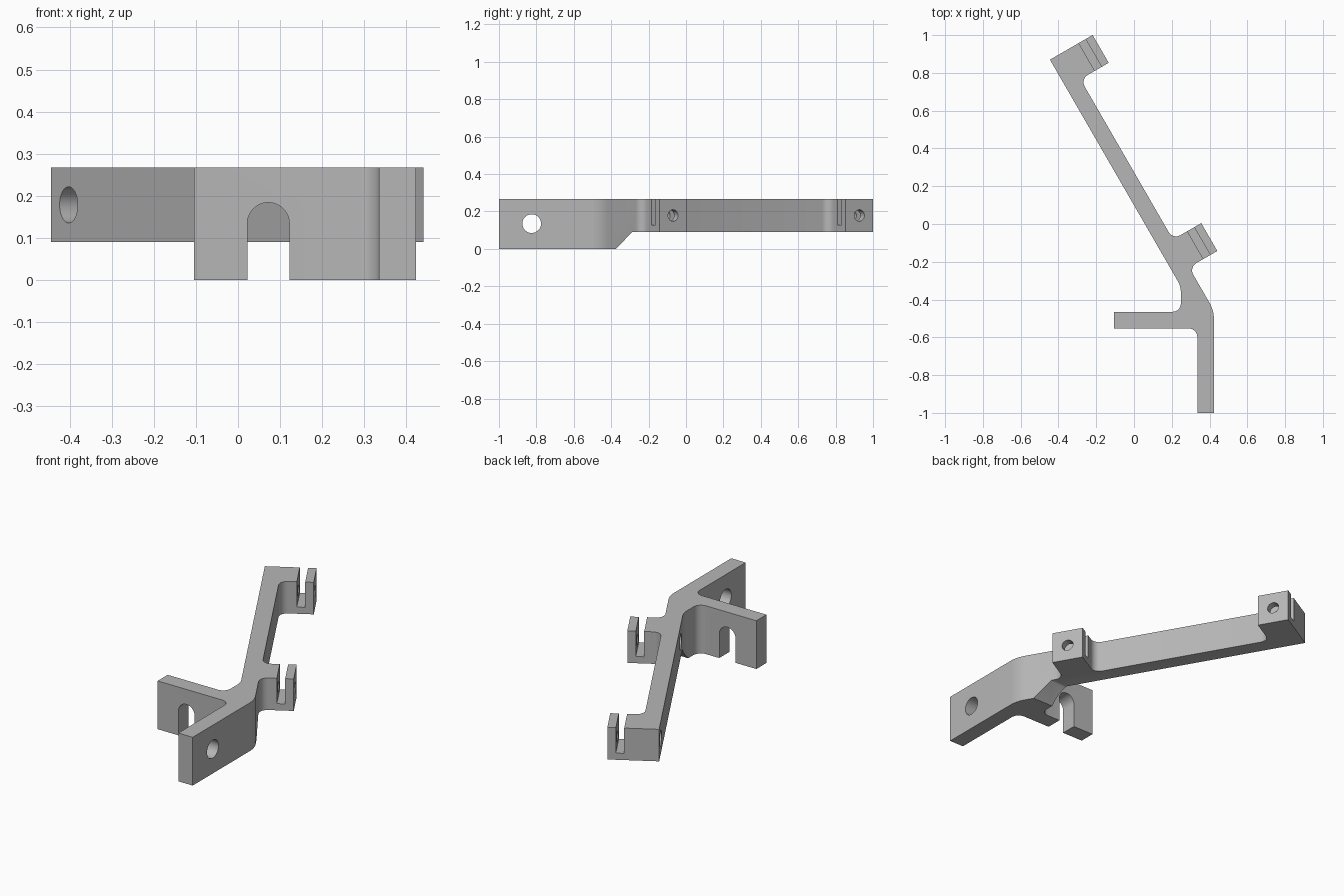
import bpy, bmesh, math
from mathutils import Vector, Matrix

cube = bpy.data.objects.get("Cube")
if cube:
    bpy.data.objects.remove(cube, do_unlink=True)

TOP, ARM_Z, WALL = 0.267, 0.09, 0.088
ARM = Vector((0.5, -math.sqrt(0.75)))      # along the slanted arm
OUT = Vector((math.sqrt(0.75), 0.5))       # out along the tabs
START = Vector((-0.445, 0.87))             # far corner of the arm
TAB_W, TAB_L, TAB_2 = 0.17, 0.261, 1.15    # tab size, start of second tab
UP = Vector((0, 0, 1))

grey = bpy.data.materials.new("plain_grey")
grey.use_nodes = True
colour = (0.47, 0.47, 0.47, 1)
grey.diffuse_color = colour
grey.node_tree.nodes["Principled BSDF"].inputs["Base Color"].default_value = colour


def on_arm(along, out):
    return START + ARM * along + OUT * out


def fillet(corners, steps=8):
    """Round each (point, radius) corner of a closed outline."""
    result = []
    for i, (p, r) in enumerate(corners):
        if not r:
            result.append(p)
            continue
        a = (corners[i - 1][0] - p).normalized()
        b = (corners[(i + 1) % len(corners)][0] - p).normalized()
        half = a.angle(b) / 2
        centre = p + (a + b).normalized() * r / math.sin(half)
        t0 = p + a * r / math.tan(half) - centre
        t1 = p + b * r / math.tan(half) - centre
        sweep = math.pi - 2 * half
        for k in range(steps + 1):
            f = k / steps
            v = t0 * math.sin((1 - f) * sweep) + t1 * math.sin(f * sweep)
            result.append(centre + v / math.sin(sweep))
    return result


def prism(name, points, offset):
    """Extrude a flat outline of 3D points by an offset."""
    bm = bmesh.new()
    face = bm.faces.new([bm.verts.new(p) for p in points])
    extruded = bmesh.ops.extrude_face_region(bm, geom=[face])["geom"]
    moved = [g for g in extruded if isinstance(g, bmesh.types.BMVert)]
    bmesh.ops.translate(bm, verts=moved, vec=offset)
    bmesh.ops.recalc_face_normals(bm, faces=bm.faces)
    mesh = bpy.data.meshes.new(name)
    bm.to_mesh(mesh)
    bm.free()
    obj = bpy.data.objects.new(name, mesh)
    bpy.context.collection.objects.link(obj)
    return obj


def cut(cutter):
    mod = body.modifiers.new("cut", 'BOOLEAN')
    mod.operation, mod.solver, mod.object = 'DIFFERENCE', 'EXACT', cutter
    bpy.ops.object.modifier_apply(modifier=mod.name)
    bpy.data.objects.remove(cutter, do_unlink=True)


def bore(start, end, radius):
    """Cut a round hole between two points."""
    axis = (end - start).normalized()
    side = axis.cross(UP)
    ring = [2 * math.pi * k / 32 for k in range(32)]
    cut(prism("hole_cutter", [start + (side * math.cos(a) + UP * math.sin(a)) * radius
                              for a in ring], end - start))


# Body outline: slanted arm, two tabs, cross plate and front plate
px, ax, cy = 0.423, 0.248, -0.465
bend = on_arm((px - START.x - OUT.x * WALL) / ARM.x, WALL)
inner = on_arm((ax - START.x) / ARM.x, 0)
outline = [
    (on_arm(0, 0), 0), (inner, 0.12), (Vector((ax, cy)), 0.045),
    (Vector((-0.105, cy)), 0), (Vector((-0.105, cy - WALL)), 0),
    (Vector((px - WALL, cy - WALL)), 0.045), (Vector((px - WALL, -1)), 0),
    (Vector((px, -1)), 0), (bend, 0.17),
    (on_arm(TAB_2 + TAB_W, WALL), 0.045), (on_arm(TAB_2 + TAB_W, TAB_L), 0),
    (on_arm(TAB_2, TAB_L), 0), (on_arm(TAB_2, WALL), 0.045),
    (on_arm(TAB_W, WALL), 0.045), (on_arm(TAB_W, TAB_L), 0),
    (on_arm(0, TAB_L), 0),
]
body = prism("bracket_body", [p.to_3d() for p in fillet(outline)], UP * TOP)
bpy.context.view_layer.objects.active = body
body.select_set(True)

# Raised underside of the arm with a sloped step
step = [(-0.46, -0.09), (-0.29, ARM_Z - 0.002), (-0.286, ARM_Z), (1.2, ARM_Z), (1.2, -0.09)]
cut(prism("underside_cutter", [Vector((-1, y, z)) for y, z in step], Vector((2, 0, 0))))

# Arched slot in the cross plate
slot_x, slot_z, slot_r = 0.072, 0.134, 0.05
arch = [(slot_x - slot_r, -0.1), (slot_x + slot_r, -0.1)]
arch += [(slot_x + slot_r * math.cos(math.pi * k / 16),
          slot_z + slot_r * math.sin(math.pi * k / 16)) for k in range(17)]
cut(prism("arch_cutter", [Vector((x, -0.7, z)) for x, z in arch], Vector((0, 0.3, 0))))

# Hole in the front plate
bore(Vector((0.2, -0.825, 0.135)), Vector((0.6, -0.825, 0.135)), 0.05)

# Slot and stepped screw hole in each tab
for along in (0, TAB_2):
    slot = [(-0.03, 0.176), (-0.03, 0.218), (TAB_W + 0.03, 0.218), (TAB_W + 0.03, 0.176)]
    cut(prism("slot_cutter", [on_arm(along + a, o).to_3d() + UP * 0.127 for a, o in slot], UP * 0.3))
    mid = along + TAB_W / 2
    height = UP * (ARM_Z + TOP) / 2
    bore(on_arm(mid, -0.1).to_3d() + height, on_arm(mid, 0.1).to_3d() + height, 0.043)
    bore(on_arm(mid, 0.05).to_3d() + height, on_arm(mid, 0.4).to_3d() + height, 0.031)

body.data.materials.clear()
body.data.materials.append(grey)
bpy.ops.object.shade_smooth_by_angle(angle=math.radians(30))
